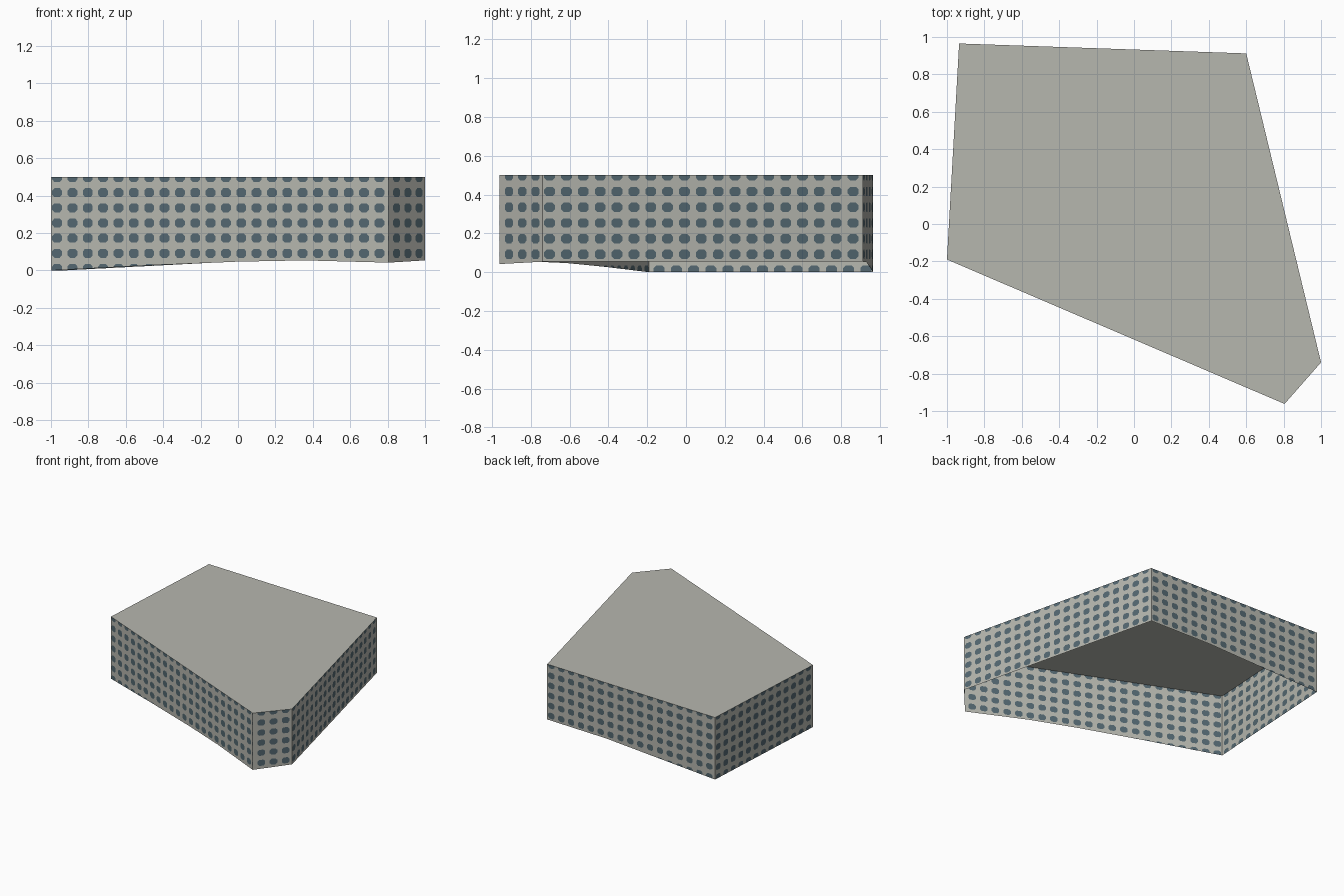
import bpy, bmesh
from mathutils import Vector

if "Cube" in bpy.data.objects:
    bpy.data.objects.remove(bpy.data.objects["Cube"])

TOP = 0.5
ROW, ROW0 = 0.081, 0.011          # storey pitch and lowest window centre
WIN_W, WIN_H, CUT = 0.057, 0.048, 0.013


def material(name, rgb):
    m = bpy.data.materials.new(name)
    m.diffuse_color = (*rgb, 1)
    m.use_nodes = True
    m.node_tree.nodes["Principled BSDF"].inputs["Base Color"].default_value = m.diffuse_color
    return m


concrete = material("pale_concrete", (0.47, 0.475, 0.43))
glass = material("blue_grey_glass", (0.088, 0.138, 0.165))

# Footprint corners, counter-clockwise from the left
E, D, C, B, A = (Vector(p) for p in
                 [(-1.0, -0.19), (0.805, -0.962), (1.0, -0.74), (0.6, 0.912), (-0.935, 0.965)])

# name, start, end, window columns, first column offset, ground line (fraction, z)
WALLS = [
    ("front_wall", E, D, 22, 0.40, [(0, 0), (0.3, 0.028), (0.55, 0.047), (0.75, 0.054), (1, 0.042)]),
    ("corner_wall", D, C, 3.25, 0.72, [(0, 0.042), (1, 0.054)]),
    ("right_wall", C, B, 19, 0.42, [(0, 0.054), (1, 0.054)]),
    ("back_wall", B, A, 17, 0.42, [(0, 0.054), (0.35, 0.052), (1, 0)]),
    ("left_wall", A, E, 13, 0.42, [(0, 0), (1, 0)]),
]


def add_cell(bm, u, z, pitch):
    """One wall cell holding a window with clipped corners."""
    def v(a, b):
        return bm.verts.new((u + a, 0, z + b))
    w, h, W, H = WIN_W / 2, WIN_H / 2, pitch / 2, ROW / 2
    outer = [v(-W, -H), v(W, -H), v(W, H), v(-W, H)]
    ring = [v(-w + CUT, -h), v(w - CUT, -h), v(w, -h + CUT), v(w, h - CUT),
            v(w - CUT, h), v(-w + CUT, h), v(-w, h - CUT), v(-w, -h + CUT)]
    bm.faces.new(ring).material_index = 1
    for i in range(4):
        j = (i + 1) % 4
        bm.faces.new((outer[i], outer[j], ring[2 * i + 1], ring[2 * i]))
        bm.faces.new((outer[j], ring[(2 * i + 2) % 8], ring[2 * i + 1]))


def trim(bm, point, normal):
    """Cut away everything on the normal side of a plane."""
    geom = bm.verts[:] + bm.edges[:] + bm.faces[:]
    bmesh.ops.bisect_plane(bm, geom=geom, dist=1e-6, plane_co=point,
                           plane_no=normal, clear_outer=True)


def finish(bm, name):
    me = bpy.data.meshes.new(name)
    bm.to_mesh(me)
    bm.free()
    me.materials.append(concrete)
    me.materials.append(glass)
    bpy.context.collection.objects.link(bpy.data.objects.new(name, me))


# Walls: window grid trimmed to the roof line and the sloping ground
for name, p, q, cols, off, ground in WALLS:
    length = (q - p).length
    pitch = length / cols
    along = (q - p).normalized()
    whole = bmesh.new()
    for (f0, z0), (f1, z1) in zip(ground, ground[1:]):
        u0, u1 = f0 * length, f1 * length
        bm = bmesh.new()
        for k in range(-1, int(cols) + 2):
            u = (off + k) * pitch
            if u0 - pitch < u < u1 + pitch:
                for r in range(-1, 8):
                    add_cell(bm, u, ROW0 + r * ROW, pitch)
        trim(bm, (u0, 0, 0), (-1, 0, 0))
        trim(bm, (u1, 0, 0), (1, 0, 0))
        trim(bm, (0, 0, TOP), (0, 0, 1))
        trim(bm, (u0, 0, z0), (z1 - z0, 0, -(u1 - u0)))
        part = bpy.data.meshes.new("span")
        bm.to_mesh(part)
        bm.free()
        whole.from_mesh(part)
        bpy.data.meshes.remove(part)
    for vert in whole.verts:
        xy = p + along * vert.co.x
        vert.co = (xy.x, xy.y, vert.co.z)
    bmesh.ops.remove_doubles(whole, verts=whole.verts[:], dist=1e-5)
    finish(whole, name)

# Flat roof; the underside stays open
bm = bmesh.new()
bm.faces.new([bm.verts.new((c.x, c.y, TOP)) for c in (E, D, C, B, A)])
finish(bm, "roof")
